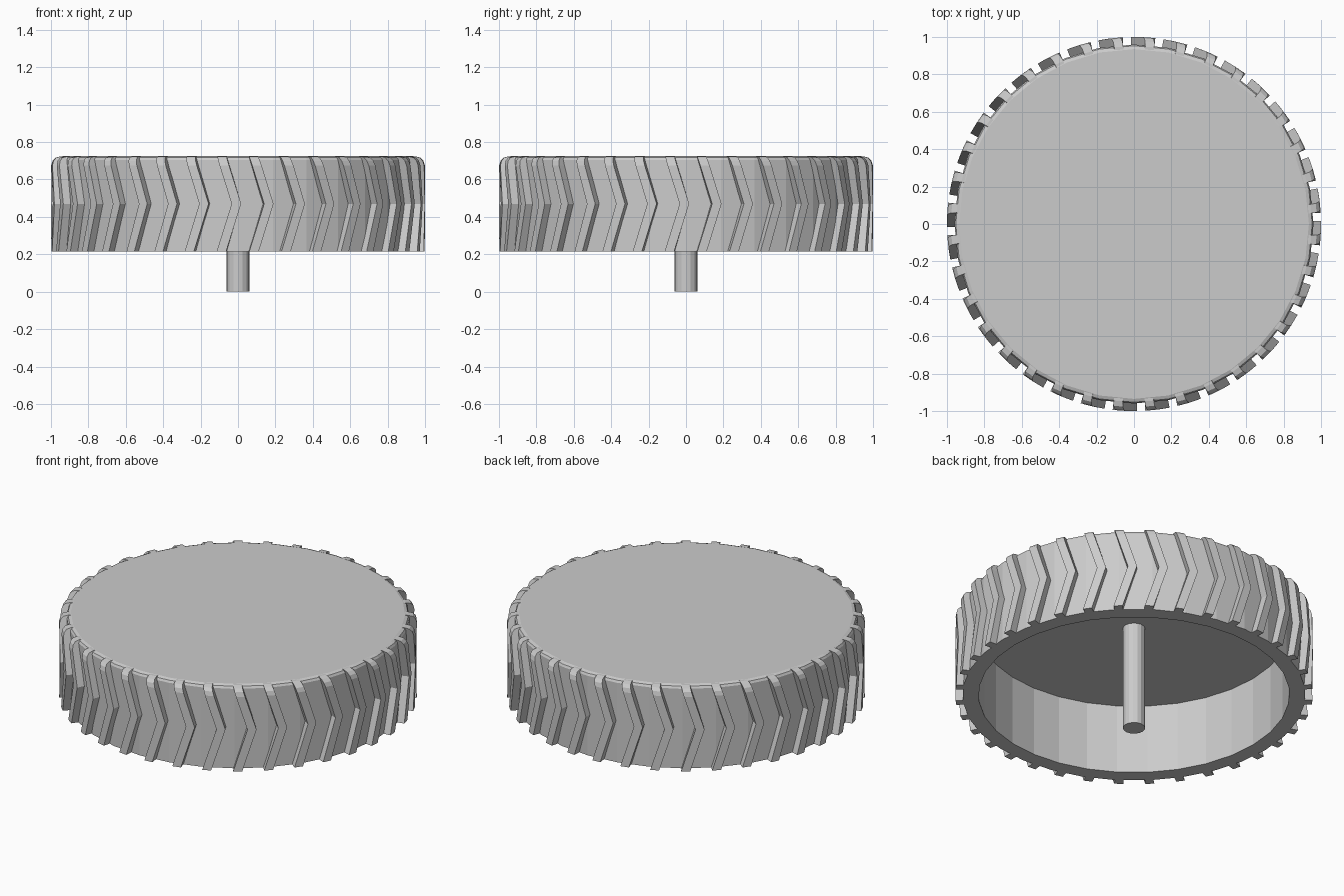
import bpy, bmesh
from math import sin, cos, radians, pi

if "Cube" in bpy.data.objects:
    bpy.data.objects.remove(bpy.data.objects["Cube"])

SIDES, TEETH = 32, 36
Z0, ZM, Z1 = 0.215, 0.47, 0.725


def make_object(name, bm):
    bmesh.ops.recalc_face_normals(bm, faces=bm.faces[:])
    mesh = bpy.data.meshes.new(name)
    bm.to_mesh(mesh)
    bm.free()
    ob = bpy.data.objects.new(name, mesh)
    bpy.context.collection.objects.link(ob)
    return ob


def lathe(name, profile, sides):
    """Revolve (radius, z) points around z and cap both ends."""
    bm = bmesh.new()
    rings = [[bm.verts.new((r * cos(2 * pi * i / sides), r * sin(2 * pi * i / sides), z))
              for i in range(sides)] for r, z in profile]
    for a, b in zip(rings, rings[1:]):
        for i in range(sides):
            j = (i + 1) % sides
            bm.faces.new((a[i], a[j], b[j], b[i]))
    bm.faces.new(rings[0])
    bm.faces.new(rings[-1])
    return make_object(name, bm)


# Hollow wheel, open underneath, with a small chamfer on the top edge
lathe("wheel_body", [(0.87, 0.642), (0.87, Z0), (0.96, Z0), (0.96, 0.705),
                     (0.953, 0.718), (0.935, Z1)], SIDES)

# Axle from the ground up to the wheel's inner ceiling
lathe("axle", [(0.0625, 0.0), (0.0625, 0.65)], 16)

# Chevron tread blocks: stacked sections of (outer radius, z)
TOOTH = [(1.0, Z0), (1.0, ZM), (1.0, 0.675), (0.993, 0.7), (0.978, 0.717), (0.95, Z1 - 0.001)]
WIDTH, SWEEP, TIP, INNER = 2.9, 4.6, -90.5, 0.935
bm = bmesh.new()
for k in range(TEETH):
    sections = []
    for r, z in TOOTH:
        mid = TIP + k * 360 / TEETH - SWEEP * abs(z - ZM) / (ZM - Z0)
        lo, hi = radians(mid - WIDTH / 2), radians(mid + WIDTH / 2)
        sections.append([bm.verts.new((q * cos(t), q * sin(t), z))
                         for q, t in ((INNER, lo), (r, lo), (r, hi), (INNER, hi))])
    for a, b in zip(sections, sections[1:]):
        for i in range(4):
            j = (i + 1) % 4
            bm.faces.new((a[i], a[j], b[j], b[i]))
    bm.faces.new(sections[0])
    bm.faces.new(sections[-1])
make_object("tread_blocks", bm)
